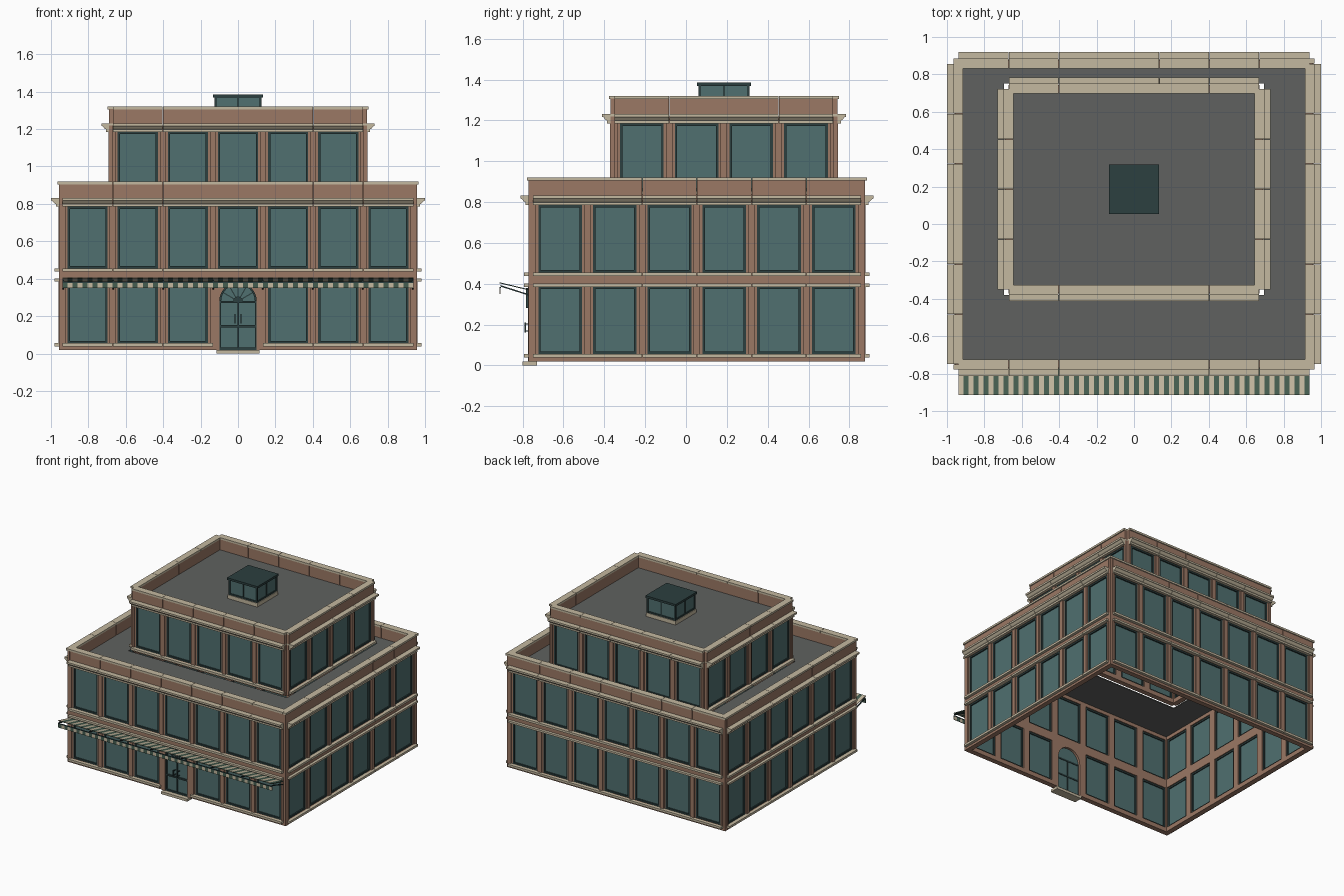
import bpy, bmesh, math
from mathutils import Matrix, Vector

if "Cube" in bpy.data.objects:
    bpy.data.objects.remove(bpy.data.objects["Cube"])

COLORS = {
    "brick": (0.33, 0.19, 0.13, 1), "stone": (0.55, 0.48, 0.35, 1),
    "glass": (0.08, 0.16, 0.16, 1), "frame": (0.025, 0.05, 0.05, 1),
    "deck": (0.115, 0.12, 0.115, 1), "green": (0.06, 0.11, 0.08, 1),
}
MATS = {}
for key, col in COLORS.items():
    MATS[key] = bpy.data.materials.new(key)
    MATS[key].diffuse_color = col

parts = {}   # (object name, material) -> bmesh


def prism(part, mat, M, pts, vec):
    """Extrude a planar outline of 3D points along vec."""
    bm = parts.setdefault((part, mat), bmesh.new())
    vec = Vector(vec)
    a = [bm.verts.new(M @ Vector(p)) for p in pts]
    b = [bm.verts.new(M @ (Vector(p) + vec)) for p in pts]
    bm.faces.new(a)
    bm.faces.new(b[::-1])
    for i in range(len(a)):
        j = (i + 1) % len(a)
        bm.faces.new((a[i], b[i], b[j], a[j]))


def bar(part, mat, M, u0, u1, profile):
    """Run an (outward, z) profile along the wall; outward is local -y."""
    prism(part, mat, M, [(u0, -o, z) for o, z in profile], (u1 - u0, 0, 0))


def box(part, mat, M, u0, u1, o0, o1, z0, z1):
    bar(part, mat, M, u0, u1, [(o0, z0), (o1, z0), (o1, z1), (o0, z1)])


W = 0.268          # bay width
G = 0.027          # wall margin beside each window


def window(M, u, z0, z1):
    a, b, t = u + G, u + W - G, 0.012
    box("window_glass", "glass", M, a, b, -0.004, 0.002, z0, z1)
    for x in (a, b - t):
        box("window_frames", "frame", M, x, x + t, -0.012, 0.012, z0, z1)
    for z in (z0, z1 - t):
        box("window_frames", "frame", M, a + t, b - t, -0.012, 0.012, z, z + t)


def storey(M, n, zb, top, door=False):
    """One storey of one side: n bays with posts, windows and mouldings."""
    L = n * W / 2
    for i in range(n):
        u = -L + i * W
        a, b = u + 0.001, u + W - 0.001
        box("wall_bands", "brick", M, u, u + W, -0.02, 0.02, zb + 0.365, zb + 0.40)
        if top:
            # cornice, parapet panel and coping
            z = zb + 0.365
            bar("cornice", "stone", M, a, b, [(-0.01, z), (0.036, z), (0.036, z + 0.014),
                (0.044, z + 0.018), (0.054, z + 0.03), (0.061, z + 0.032),
                (0.061, z + 0.046), (-0.01, z + 0.046)])
            box("parapet", "brick", M, a, b, -0.02, 0.02, zb + 0.40, zb + 0.487)
            box("coping", "stone", M, a, b, -0.025, 0.028, zb + 0.485, zb + 0.50)
        else:
            box("lintel_trim", "stone", M, a, b, 0, 0.042, zb + 0.365, zb + 0.38)
        if door and i == n // 2:
            continue
        box("wall_bands", "brick", M, u, u + W, -0.02, 0.02, zb, zb + 0.035)
        box("sills", "stone", M, a, b, -0.01, 0.042, zb + 0.018, zb + 0.035)
        z0, z1 = zb + 0.035, zb + 0.365
        box("posts", "brick", M, u, u + G, -0.02, 0.012, z0, z1)
        box("posts", "brick", M, u + W - G, u + W, -0.02, 0.012, z0, z1)
        box("pilasters", "brick", M, u, u + 0.016, 0.01, 0.022, z0, z1)
        box("pilasters", "brick", M, u + W - 0.016, u + W, 0.01, 0.022, z0, z1)
        window(M, u, z0, z1)


def sides(cy, nx, ny):
    """Wall frames for the four sides of a tier: matrix and bay count."""
    for k in range(4):
        n, d = (nx, ny) if k % 2 == 0 else (ny, nx)
        yield k, n, (Matrix.Translation((0, cy, 0)) @ Matrix.Rotation(k * math.pi / 2, 4, 'Z')
                     @ Matrix.Translation((0, -d * W / 2, 0)))


I = Matrix.Identity(4)
CY, UY = 0.0535, 0.186

# lower two storeys, with solid corner posts
for k, n, M in sides(CY, 7, 6):
    storey(M, n, 0.02, False, door=(k == 0))
    storey(M, n, 0.42, True)
    L = n * W / 2
    box("corner_posts", "brick", M, L, L + 0.02, 0, 0.02, 0.02, 0.906)
    box("coping", "stone", M, L, L + 0.028, -0.025, 0.028, 0.905, 0.92)
    if k == 0:
        F = M

# upper set-back storey
for k, n, M in sides(UY, 5, 4):
    storey(M, n, 0.82, True)

# roof decks: a ring round the set-back storey, and the top deck
x0, x1, ya, yb = 0.695, 0.925, UY - 0.566, UY + 0.566
y0, y1 = CY - 0.79, CY + 0.79
for a, b, c, d in ((-x1, x1, y0, ya), (-x1, x1, yb, y1), (-x1, -x0, ya, yb), (x0, x1, ya, yb)):
    box("lower_deck", "deck", I, a, b, -d, -c, 0.812, 0.82)
box("upper_deck", "deck", I, -0.66, 0.66, -UY - 0.526, -UY + 0.526, 1.212, 1.22)

# roof light
S = Matrix.Translation((0, UY, 0))
box("roof_light_base", "stone", S, -0.13, 0.13, -0.13, 0.13, 1.22, 1.25)
box("roof_light_glass", "glass", S, -0.12, 0.12, -0.12, 0.12, 1.25, 1.37)
box("roof_light_cap", "frame", S, -0.133, 0.133, -0.133, 0.133, 1.368, 1.385)
for k in range(4):
    R = S @ Matrix.Rotation(k * math.pi / 2, 4, 'Z')
    box("roof_light_frame", "frame", R, 0.113, 0.126, 0.113, 0.126, 1.25, 1.37)
    box("roof_light_frame", "frame", R, -0.005, 0.005, 0.118, 0.125, 1.25, 1.37)
    box("roof_light_frame", "frame", R, -0.12, 0.12, 0.118, 0.125, 1.25, 1.262)

# arched door surround
r, zc, N = 0.1, 0.28, 16
arc = [(-r * math.cos(math.pi * i / N), r * math.sin(math.pi * i / N) + zc) for i in range(N + 1)]
outline = [(-W / 2, 0.02), (-r, 0.02)] + arc + [(r, 0.02), (W / 2, 0.02), (W / 2, 0.387), (-W / 2, 0.387)]
prism("door_surround", "brick", F, [(x, 0.02, z) for x, z in outline], (0, -0.043, 0))
# fanlight with radiating bars
prism("fanlight", "glass", F, [(x, 0.002, z) for x, z in arc], (0, -0.006, 0))
hub = [(x * 0.25, zc + (z - zc) * 0.25) for x, z in arc]
prism("fanlight_hub", "frame", F, [(x, 0, z) for x, z in hub], (0, -0.014, 0))
ring = arc + [(x * 0.9, zc + (z - zc) * 0.9) for x, z in arc[::-1]]
prism("door_arch", "frame", F, [(x, 0, z) for x, z in ring], (0, -0.032, 0))
for i in range(1, 6):
    B = F @ Matrix.Translation((0, 0, zc)) @ Matrix.Rotation(math.pi * (i / 6 - 0.5), 4, 'Y')
    box("fanlight_bars", "frame", B, -0.003, 0.003, 0, 0.012, 0.02, 0.095)
# double doors, rails and handles
box("door_glass", "glass", F, -r, r, -0.004, 0.006, 0.02, zc)
for z in (0.02, 0.14, zc - 0.01):
    box("door_frame", "frame", F, -r, r, -0.008, 0.016, z, z + 0.012)
for x in (-r, -0.004, r - 0.009):
    box("door_frame", "frame", F, x, x + 0.009, -0.008, 0.016, 0.02, zc)
for s in (-0.017, 0.017):
    box("door_handles", "frame", F, s - 0.003, s + 0.003, 0.032, 0.04, 0.16, 0.21)
    for z in (0.165, 0.2):
        box("door_handles", "frame", F, s - 0.003, s + 0.003, 0.004, 0.034, z, z + 0.005)
box("door_step", "stone", F, -0.115, 0.115, -0.02, 0.05, 0, 0.02)

# striped awning: sloping canopy, hanging valance, and support arms
P = W / 10
for i in range(70):
    u = -3.5 * W + i * P
    c, v = ("stone", "green") if i % 2 == 0 else ("green", "stone")
    bar("awning_canopy_" + c, c, F, u, u + P,
        [(0.02, 0.368), (0.163, 0.402), (0.163, 0.407), (0.02, 0.373)])
    box("awning_valance_" + v, v, F, u, u + P, 0.158, 0.163, 0.35, 0.379)
for i in range(8):
    u = (-3.5 + i) * W * 0.997
    bar("awning_arms", "frame", F, u - 0.004, u + 0.004,
        [(0.02, 0.342), (0.158, 0.386), (0.158, 0.393), (0.02, 0.349)])
box("awning_rail", "frame", F, -0.938, 0.938, 0.156, 0.164, 0.378, 0.384)

# turn every collected part into an object
for (name, mat), bm in parts.items():
    bmesh.ops.recalc_face_normals(bm, faces=bm.faces)
    me = bpy.data.meshes.new(name)
    bm.to_mesh(me)
    bm.free()
    me.materials.append(MATS[mat])
    bpy.context.collection.objects.link(bpy.data.objects.new(name, me))

for m in bpy.data.materials:
    if m.users and not m.is_grease_pencil:
        m.use_nodes = True
        m.node_tree.nodes["Principled BSDF"].inputs["Base Color"].default_value = m.diffuse_color
